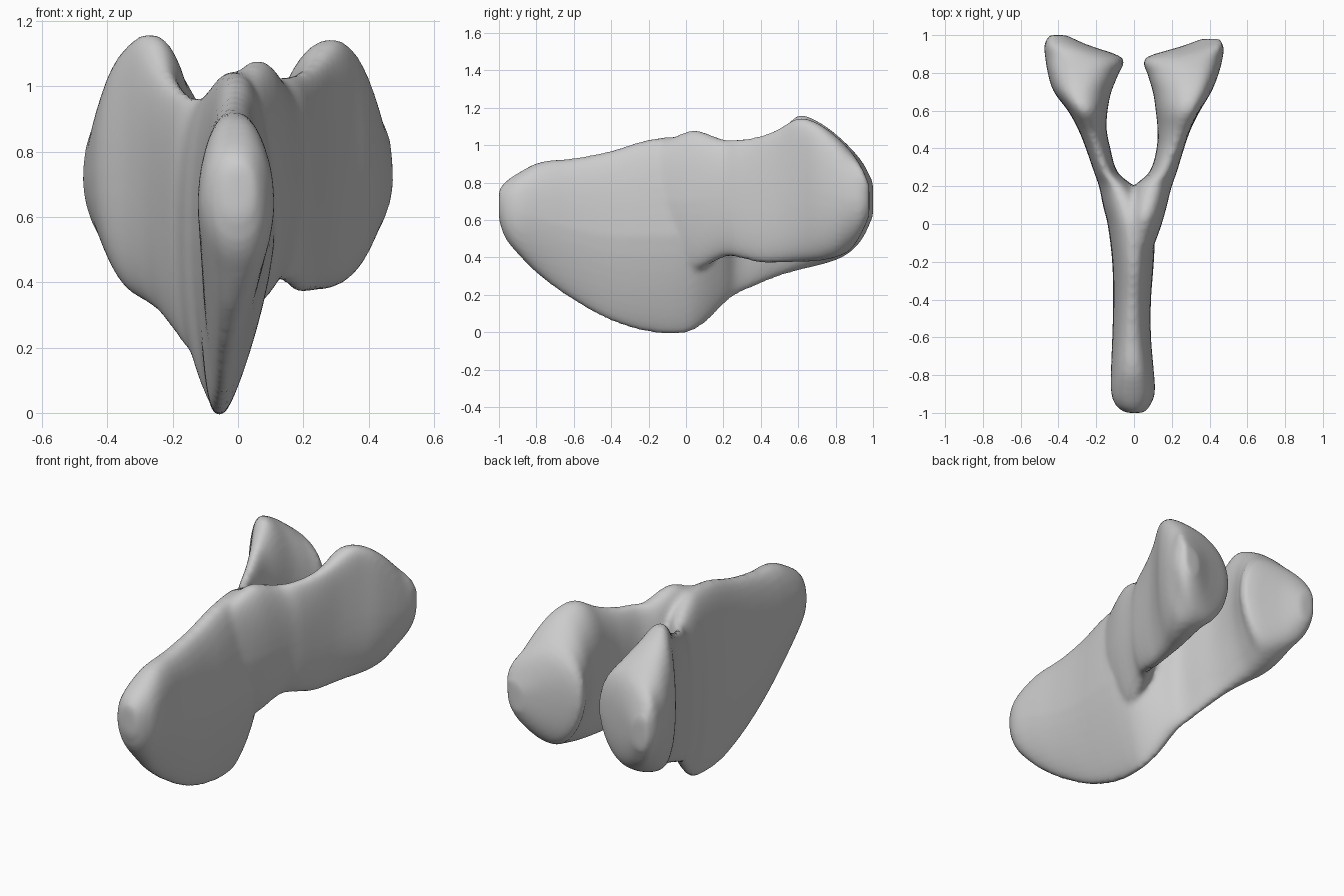
import bpy, bmesh, math

RING = 40
STEPS = 3


def smooth_path(stations):
    """Ease between stations with a cubic so no bands show."""
    out = []
    n = len(stations)

    def slope(k, c):
        a, b = stations[max(k - 1, 0)], stations[min(k + 1, n - 1)]
        return (b[c] - a[c]) / (b[0] - a[0])

    for k in range(n - 1):
        p, q = stations[k], stations[k + 1]
        d = q[0] - p[0]
        for s in range(STEPS):
            t = s / STEPS
            row = [p[0] + d * t]
            for c in range(1, 7):
                row.append((2*t**3 - 3*t**2 + 1) * p[c] + (3*t**2 - 2*t**3) * q[c]
                           + (t**3 - 2*t**2 + t) * d * slope(k, c)
                           + (t**3 - t**2) * d * slope(k + 1, c))
            out.append(row)
    return out + [stations[-1]]


def loft(bm, stations, power, lean):
    """Skin rounded cross-sections: (y, x_left, x_right, z_bottom, z_top, x_keel, taper)."""
    rings = []
    for y, xl, xr, zb, zt, xk, taper in smooth_path(stations):
        cx, hw = (xl + xr) / 2, (xr - xl) / 2
        cz, hh = (zb + zt) / 2, (zt - zb) / 2
        ring = []
        for i in range(RING):
            a = 2 * math.pi * i / RING
            c, s = math.cos(a), math.sin(a)
            u = math.copysign(abs(c) ** power, c)
            v = math.copysign(abs(s) ** power, s)
            t = max(0.0, -v) ** 1.2          # lower half leans to the keel
            top = lean * max(0.0, v) ** 3 * min(1, max(0, (y - 0.3) / 0.3))
            x = cx + (xk - cx) * t + hw * u * (1 - taper * t) + top
            ring.append(bm.verts.new((x, y, cz + hh * v)))
        rings.append(ring)
    for a, b in zip(rings, rings[1:]):
        for i in range(RING):
            j = (i + 1) % RING
            bm.faces.new((a[i], a[j], b[j], b[i]))
    bm.faces.new(rings[0][::-1])
    bm.faces.new(rings[-1])


# Stem plate with deep keel, running on into the left branch
left_limb = [
    (-1.00, -0.04, 0.05, 0.60, 0.76, 0.00, 0.0),
    (-0.97, -0.09, 0.08, 0.51, 0.80, 0.00, 0.1),
    (-0.90, -0.12, 0.11, 0.42, 0.85, 0.00, 0.2),
    (-0.78, -0.122, 0.105, 0.30, 0.91, -0.02, 0.3),
    (-0.60, -0.115, 0.09, 0.17, 0.93, -0.04, 0.35),
    (-0.40, -0.11, 0.09, 0.06, 0.97, -0.05, 0.4),
    (-0.20, -0.115, 0.105, 0.00, 1.03, -0.06, 0.4),
    (0.00, -0.14, 0.11, -0.005, 1.045, -0.06, 0.5),
    (0.10, -0.165, 0.08, 0.05, 1.01, -0.08, 0.4),
    (0.20, -0.185, 0.0, 0.15, 0.97, -0.11, 0.2),
    (0.27, -0.21, -0.085, 0.20, 0.97, -0.15, 0.1),
    (0.40, -0.255, -0.125, 0.26, 1.01, -0.19, 0.0),
    (0.50, -0.295, -0.145, 0.30, 1.07, -0.22, 0.0),
    (0.60, -0.35, -0.14, 0.33, 1.16, -0.25, 0.0),
    (0.70, -0.425, -0.12, 0.355, 1.13, -0.28, 0.1),
    (0.80, -0.457, -0.08, 0.385, 1.06, -0.28, 0.2),
    (0.88, -0.47, -0.06, 0.43, 0.985, -0.27, 0.2),
    (0.95, -0.475, -0.25, 0.51, 0.90, -0.35, 0.1),
    (1.00, -0.45, -0.36, 0.62, 0.80, -0.40, 0.0),
]
# Right branch, splitting from the stem above the keel
right_branch = [
    (-0.20, -0.05, 0.07, 0.45, 0.98, 0.0, 0.0),
    (-0.05, -0.05, 0.13, 0.35, 1.05, 0.02, 0.2),
    (0.05, -0.04, 0.162, 0.33, 1.08, 0.05, 0.2),
    (0.20, 0.0, 0.20, 0.40, 1.03, 0.10, 0.1),
    (0.27, 0.08, 0.225, 0.40, 1.03, 0.15, 0.0),
    (0.40, 0.12, 0.265, 0.37, 1.05, 0.19, 0.0),
    (0.50, 0.125, 0.30, 0.37, 1.09, 0.21, 0.0),
    (0.60, 0.115, 0.35, 0.375, 1.145, 0.23, 0.0),
    (0.70, 0.10, 0.41, 0.38, 1.12, 0.26, 0.1),
    (0.80, 0.07, 0.45, 0.40, 1.05, 0.28, 0.2),
    (0.88, 0.06, 0.47, 0.44, 0.97, 0.27, 0.2),
    (0.94, 0.25, 0.475, 0.53, 0.88, 0.35, 0.1),
    (0.98, 0.36, 0.45, 0.62, 0.79, 0.40, 0.0),
]

bm = bmesh.new()
loft(bm, left_limb, 0.85, -0.02)
loft(bm, right_branch, 0.85, 0.05)
bmesh.ops.recalc_face_normals(bm, faces=bm.faces)
mesh = bpy.data.meshes.new("forked_bone")
bm.to_mesh(mesh)
bm.free()
bone = bpy.data.objects.new("forked_bone", mesh)
bpy.context.collection.objects.link(bone)

# Fuse both limbs into one smooth skin
fuse = bone.modifiers.new("fuse", 'REMESH')
fuse.mode = 'VOXEL'
fuse.voxel_size = 0.016
fuse.use_smooth_shade = True
soften = bone.modifiers.new("soften", 'SMOOTH')
soften.factor = 0.5
soften.iterations = 6
